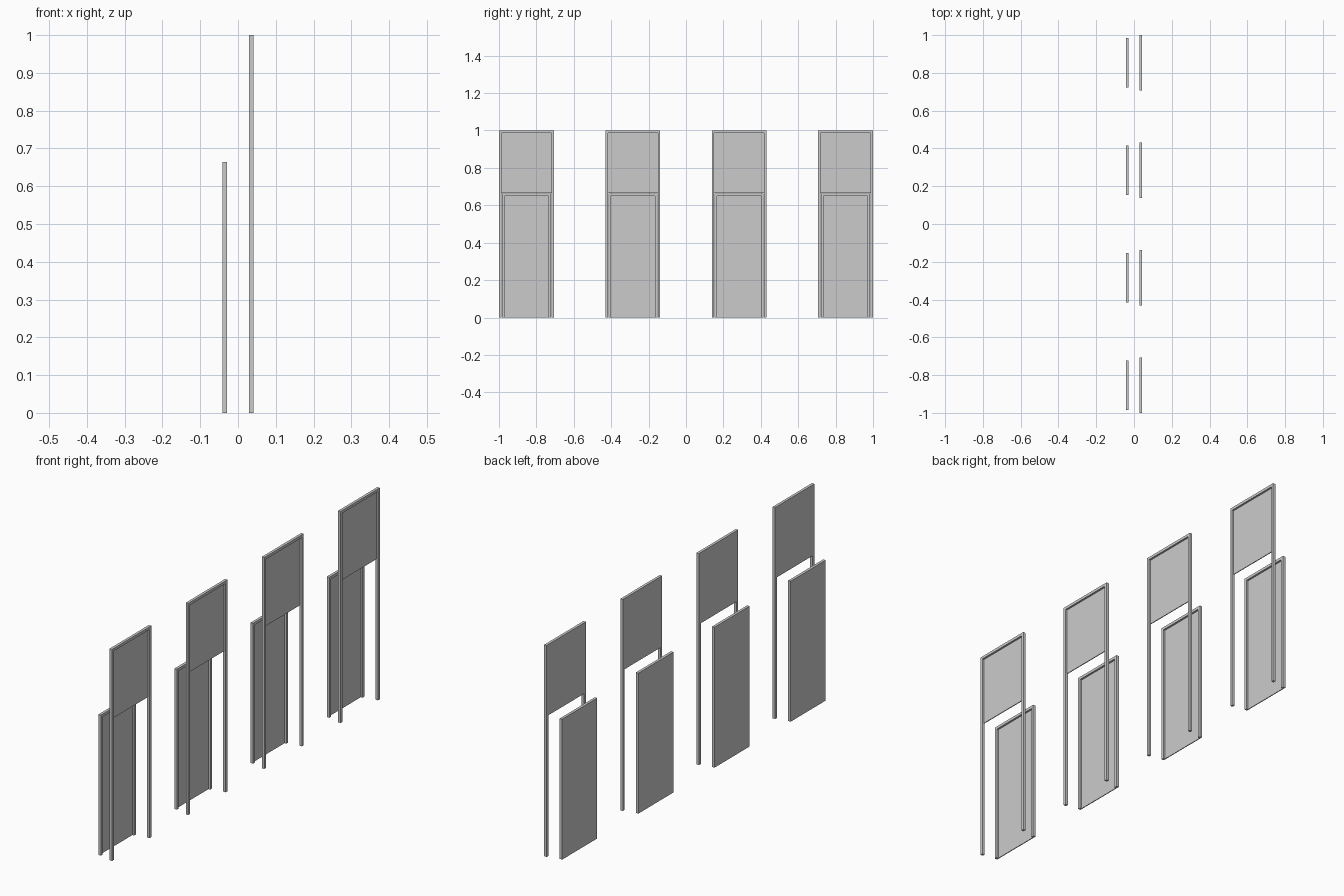
import bpy, bmesh

if "Cube" in bpy.data.objects:
    bpy.data.objects.remove(bpy.data.objects["Cube"])

RIM = 0.013      # width of the frame members
SKIN = 0.004     # thickness of the infill panels


def prism(name, outline, y, x0, x1):
    """Extrude a (y, z) outline from x0 to x1, centred on y."""
    bm = bmesh.new()
    face = bm.faces.new([bm.verts.new((x0, y + py, pz)) for py, pz in outline])
    ext = bmesh.ops.extrude_face_region(bm, geom=[face])
    moved = [v for v in ext["geom"] if isinstance(v, bmesh.types.BMVert)]
    bmesh.ops.translate(bm, verts=moved, vec=(x1 - x0, 0, 0))
    bmesh.ops.recalc_face_normals(bm, faces=bm.faces)
    mesh = bpy.data.meshes.new(name)
    bm.to_mesh(mesh)
    bm.free()
    obj = bpy.data.objects.new(name, mesh)
    bpy.context.collection.objects.link(obj)
    return obj


def arch(w, h, t):
    """Upside-down U: two posts and a head rail."""
    i = w - t
    return [(-w, 0), (-i, 0), (-i, h - t), (i, h - t),
            (i, 0), (w, 0), (w, h), (-w, h)]


def rect(w, z0, z1):
    return [(-w, z0), (w, z0), (w, z1), (-w, z1)]


def framed_panel(name, y, half_w, height, panel_bottom, x0, x1):
    """Arch frame with a thin infill flush with its -x side."""
    prism(name + "_frame", arch(half_w, height, RIM), y, x0, x1)
    prism(name + "_infill", rect(half_w - RIM, panel_bottom, height - RIM),
          y, x0, x0 + SKIN)


for n in range(4):
    y = -0.8535 + n * 0.569
    # tall open frame with a panel in its upper third
    framed_panel(f"tall_surround_{n + 1}", y, 0.1465, 1.0, 0.665, 0.0285, 0.0415)
    # shorter fully filled panel behind it
    framed_panel(f"short_door_{n + 1}", y, 0.131, 0.664, 0.0, -0.0415, -0.0285)
